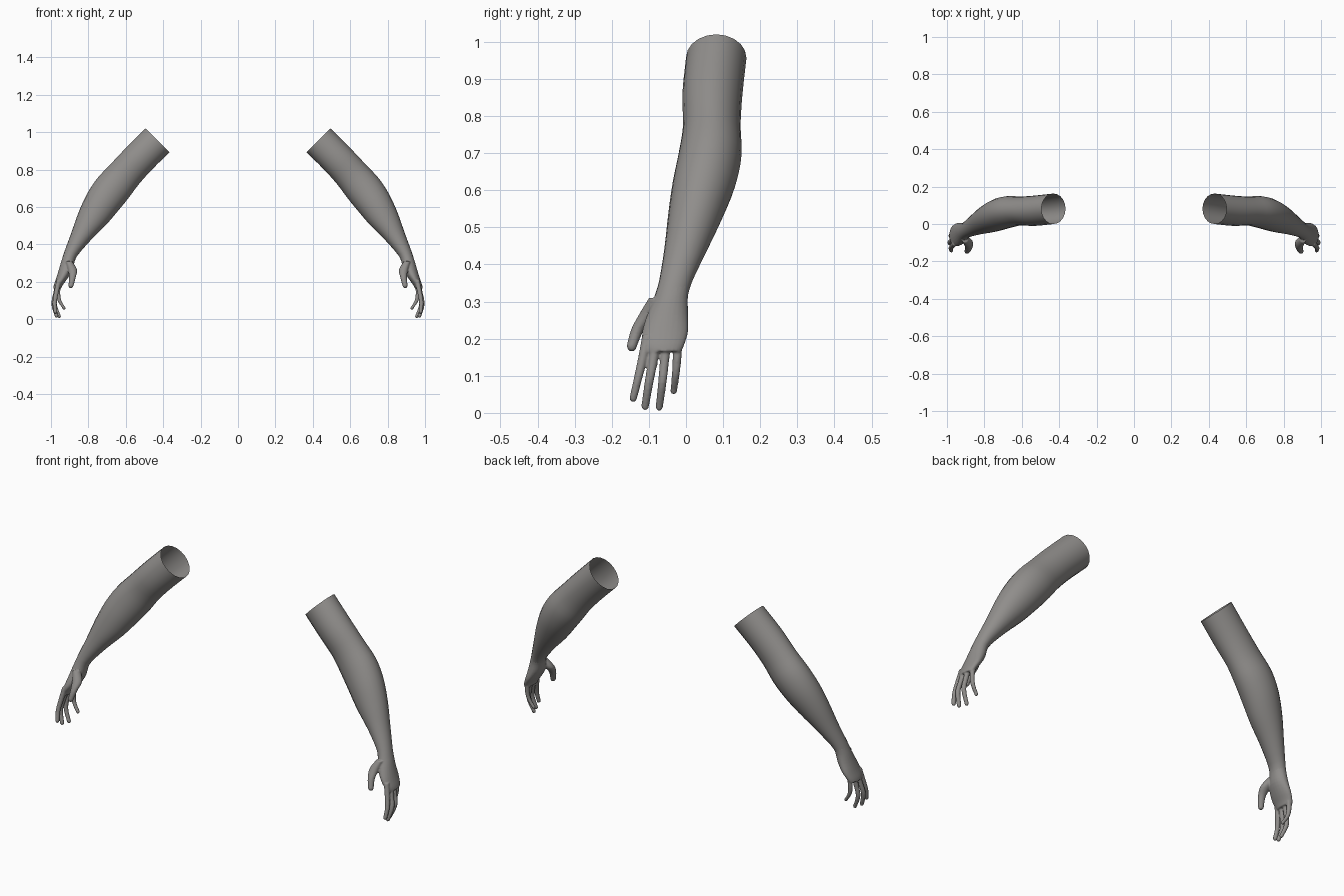
import bpy, bmesh, math
from mathutils import Vector

if "Cube" in bpy.data.objects:
    bpy.data.objects.remove(bpy.data.objects["Cube"])

SKIN = bpy.data.materials.new("warm_grey")
SKIN.diffuse_color = (0.28, 0.27, 0.26, 1)
SKIN.use_nodes = True
SKIN.node_tree.nodes["Principled BSDF"].inputs["Base Color"].default_value = SKIN.diffuse_color


def spline(rows, steps):
    """Catmull-Rom interpolation through rows of numbers."""
    out = []
    for i in range(len(rows) - 1):
        p0, p1 = rows[max(i - 1, 0)], rows[i]
        p2, p3 = rows[i + 1], rows[min(i + 2, len(rows) - 1)]
        for s in range(steps):
            t = s / steps
            out.append([0.5 * (2 * b + (c - a) * t + (2 * a - 5 * b + 4 * c - d) * t * t
                               + (3 * b - a - 3 * c + d) * t ** 3)
                        for a, b, c, d in zip(p0, p1, p2, p3)])
    return out + [list(rows[-1])]


def loft(bm, rows, sides, closed):
    """Skin elliptical rings: outer x, z, inner x, z, front y, back y."""
    rings = []
    for xo, zo, xi, zi, y0, y1 in rows:
        c = Vector(((xo + xi) / 2, (y0 + y1) / 2, (zo + zi) / 2))
        u = Vector(((xo - xi) / 2, 0, (zo - zi) / 2))
        v = Vector((0, (y1 - y0) / 2, 0))
        rings.append([bm.verts.new(c + u * math.cos(a) + v * math.sin(a))
                      for a in (2 * math.pi * k / sides for k in range(sides))])
    for r, q in zip(rings, rings[1:]):
        for k in range(sides):
            n = (k + 1) % sides
            bm.faces.new((r[k], q[k], q[n], r[n]))
    if closed:
        bm.faces.new(rings[0])
        bm.faces.new(rings[-1])


def finish(bm, name):
    bmesh.ops.recalc_face_normals(bm, faces=bm.faces)
    me = bpy.data.meshes.new(name)
    bm.to_mesh(me)
    bm.free()
    me.materials.append(SKIN)
    me.shade_smooth()
    ob = bpy.data.objects.new(name, me)
    bpy.context.collection.objects.link(ob)
    return ob


# Arms: open sleeve from the upper arm over the elbow to the wrist
ARM = [
    (.495, 1.02, .366, .893, .000, .163),
    (.600, .915, .460, .800, -.010, .152),
    (.685, .825, .530, .722, -.008, .147),
    (.755, .750, .586, .647, -.020, .150),
    (.810, .665, .645, .575, -.036, .135),
    (.855, .565, .705, .505, -.048, .102),
    (.890, .465, .785, .425, -.058, .060),
    (.925, .370, .855, .345, -.072, .018),
    (.943, .315, .872, .312, -.085, .004),
]
bm = bmesh.new()
loft(bm, spline(ARM, 3), 20, False)
arms = finish(bm, "arms")

# Hands: palm plus five fingers, fused into one skin
PALM = [
    (.933, .345, .866, .335, -.075, .010),
    (.945, .310, .874, .305, -.086, .005),
    (.958, .265, .885, .262, -.105, .006),
    (.972, .220, .910, .220, -.118, .006),
    (.984, .185, .935, .185, -.117, -.004),
    (.988, .165, .945, .165, -.108, -.013),
]
# Finger paths: x, y, z, radius
FINGERS = {
    "index": [(.957, -.104, .21, .014), (.970, -.116, .15, .0130),
              (.980, -.130, .09, .0115), (.976, -.142, .04, .0105)],
    "middle": [(.962, -.080, .20, .014), (.975, -.089, .14, .0130),
               (.986, -.100, .08, .0120), (.970, -.110, .018, .0105)],
    "ring": [(.960, -.052, .20, .014), (.972, -.058, .14, .0125),
             (.980, -.064, .08, .0115), (.956, -.072, .016, .0100)],
    "little": [(.955, -.022, .20, .013), (.962, -.024, .15, .0120),
               (.955, -.028, .10, .0105), (.930, -.033, .06, .0095)],
    "thumb": [(.905, -.082, .31, .018), (.885, -.102, .265, .025),
              (.885, -.130, .225, .018), (.893, -.146, .18, .0140)],
}
bm = bmesh.new()
loft(bm, spline(PALM, 3), 24, True)
for path in FINGERS.values():
    rows = spline(path, 4)
    x, y, z, r = path[-1]
    rows += [(x, y, z - .6 * r, .8 * r), (x, y, z - r, .4 * r)]   # round tip
    loft(bm, [(x + r, z, x - r, z, y - r, y + r) for x, y, z, r in rows], 14, True)
hands = finish(bm, "hands")

remesh = hands.modifiers.new("fuse", 'REMESH')
remesh.mode = 'VOXEL'
remesh.voxel_size = 0.0035
remesh.use_smooth_shade = True
soften = hands.modifiers.new("soften", 'SMOOTH')
soften.factor = 0.5
soften.iterations = 4

# Mirror both parts to the other side
for ob in (arms, hands):
    mirror = ob.modifiers.new("mirror", 'MIRROR')
    mirror.use_axis = (True, False, False)
    mirror.use_mirror_merge = False
